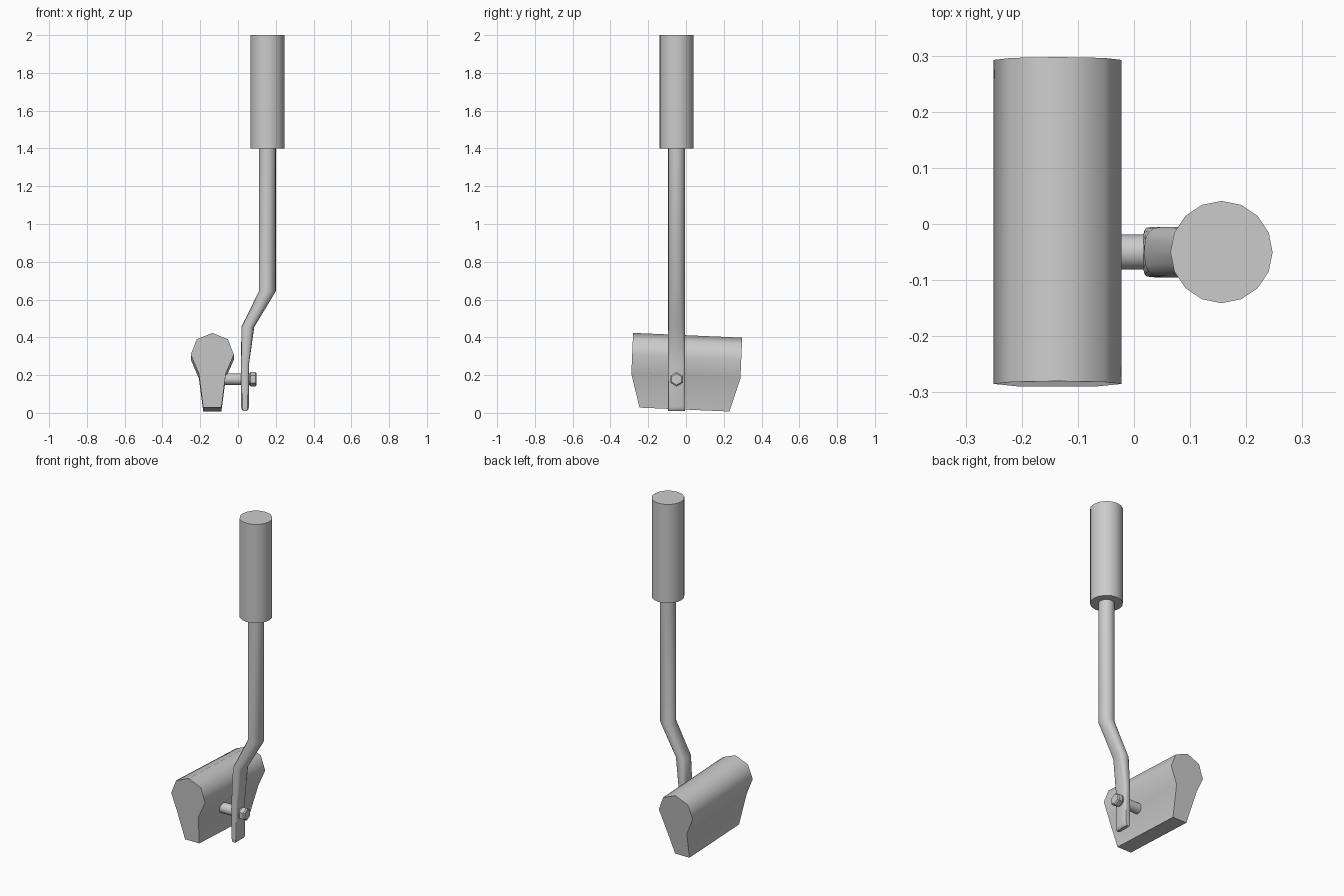
import bpy, bmesh, math
from mathutils import Matrix, Vector

if "Cube" in bpy.data.objects:
    bpy.data.objects.remove(bpy.data.objects["Cube"])


def loft(name, rings, angle=35):
    """Skin a list of equal-length vertex rings and cap both ends."""
    bm = bmesh.new()
    loops = [[bm.verts.new(p) for p in r] for r in rings]
    n = len(loops[0])
    for a, b in zip(loops, loops[1:]):
        for i in range(n):
            j = (i + 1) % n
            bm.faces.new((a[i], a[j], b[j], b[i]))
    bm.faces.new(loops[0][::-1])
    bm.faces.new(loops[-1])
    bmesh.ops.recalc_face_normals(bm, faces=bm.faces[:])
    me = bpy.data.meshes.new(name)
    bm.to_mesh(me)
    bm.free()
    ob = bpy.data.objects.new(name, me)
    bpy.context.collection.objects.link(ob)
    bpy.ops.object.select_all(action='DESELECT')
    ob.select_set(True)
    bpy.context.view_layer.objects.active = ob
    bpy.ops.object.shade_smooth_by_angle(angle=math.radians(angle))
    return ob


def section(cx, z, hx, hy, power=1.0, tilt=0.0, n=16):
    """Horizontal ring; power 1 is an ellipse, smaller is boxier."""
    pts = []
    for i in range(n):
        a = 2 * math.pi * i / n
        c, s = [math.copysign(abs(v) ** power, v) if abs(v) > 1e-6 else 0
                for v in (math.cos(a), math.sin(a))]
        pts.append((cx + hx * c, AXIS_Y + hy * s, z + tilt * c))
    return pts


def x_ring(x, r, n):
    """Ring around the bolt axis."""
    return [(x, AXIS_Y + r * math.sin(2 * math.pi * i / n),
             0.178 + r * math.cos(2 * math.pi * i / n)) for i in range(n)]


AXIS_Y = -0.05

# Hand grip
loft("hand_grip", [section(0.156, z, 0.091, 0.091) for z in (1.4, 2.0)])

# Crank arm: round rod, double bend, flattened lower end
loft("crank_arm", [
    section(0.037, 0.010, 0.010, 0.044, 0.4),
    section(0.037, 0.017, 0.017, 0.045, 0.4),
    section(0.037, 0.032, 0.021, 0.045, 0.4),
    section(0.037, 0.255, 0.021, 0.045, 0.4),
    section(0.052, 0.455, 0.034, 0.045, 0.75),
    section(0.156, 0.645, 0.045, 0.045, 1.0),
    section(0.156, 1.41, 0.045, 0.045, 1.0)])

# Spindle and hexagonal bolt head
loft("spindle", [x_ring(x, 0.031, 16) for x in (-0.11, 0.068)])
loft("bolt_head", [x_ring(x, r, 6) for x, r in
                   ((0.060, 0.030), (0.067, 0.038), (0.092, 0.038), (0.099, 0.030))], 25)

# Pedal block: half profile (x offset, z), mirrored, with tapered lower ends
half = [(0.048, 0.0175), (0.071, 0.195), (0.114, 0.295), (0.083, 0.377)]
profile = half + [(0.0, 0.411)] + [(-x, z) for x, z in reversed(half)]
pivot = Vector((-0.136, 0, 0.21))
tilt = Matrix.Rotation(math.radians(-2.5), 3, 'X')
ends = []
for side in (-1, 1):
    ends.append([pivot + tilt @ Vector((x, side * (0.238 if z < 0.1 else 0.289), z - 0.21))
                 for x, z in profile])
loft("pedal_block", ends, 50)
